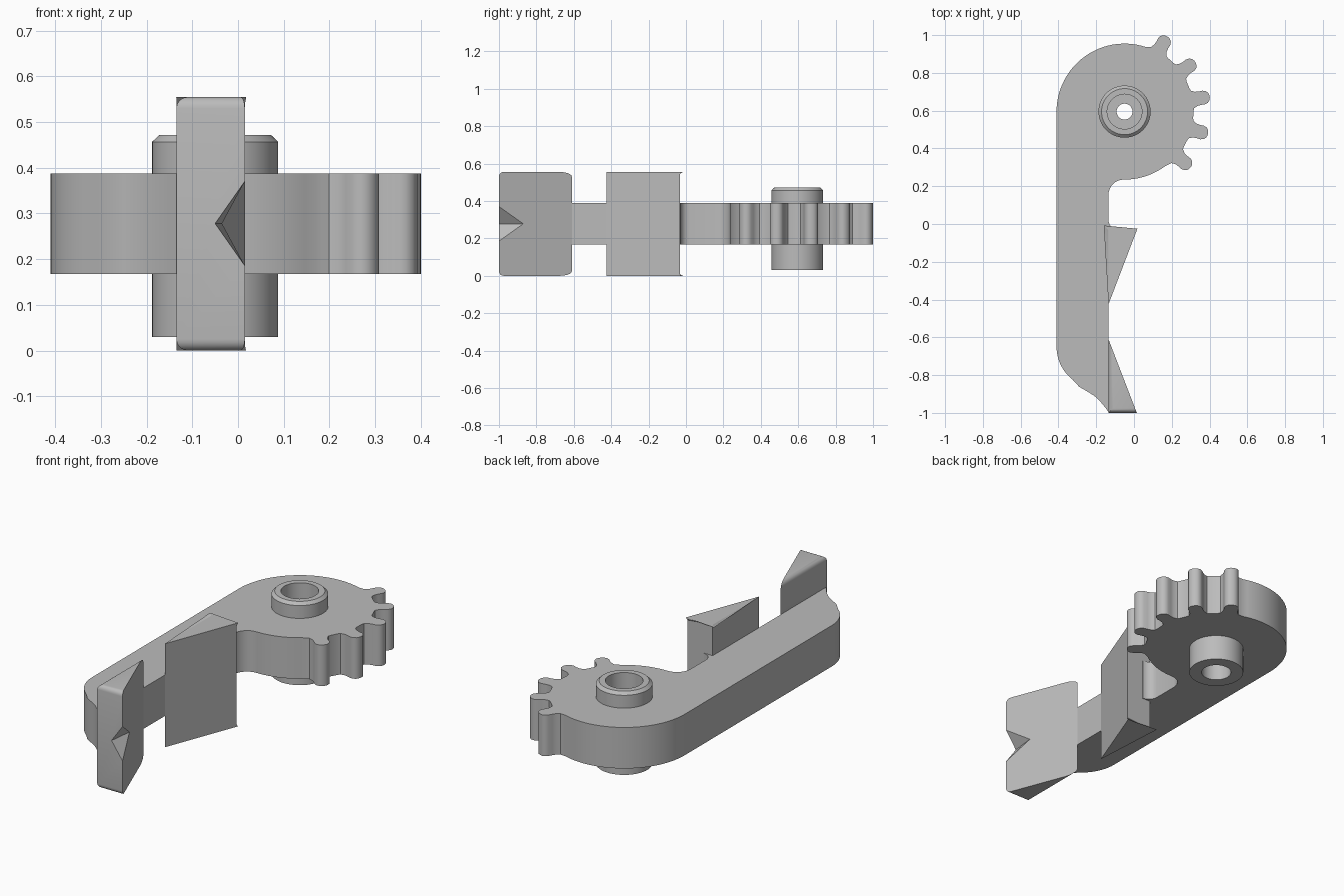
import bpy, bmesh, math
from mathutils import Vector

if "Cube" in bpy.data.objects:
    bpy.data.objects.remove(bpy.data.objects["Cube"])

grey = bpy.data.materials.new("grey_plastic")
grey.use_nodes = True
GREY = (0.5, 0.5, 0.5, 1)
grey.diffuse_color = GREY
grey.node_tree.nodes["Principled BSDF"].inputs["Base Color"].default_value = GREY

HUB = Vector((-0.05, 0.595))
ARM_LOW, ARM_HIGH, TOP = 0.168, 0.388, 0.555
EDGE = -0.135


def finish(name, bm):
    bmesh.ops.recalc_face_normals(bm, faces=bm.faces[:])
    mesh = bpy.data.meshes.new(name)
    bm.to_mesh(mesh)
    bm.free()
    mesh.materials.append(grey)
    ob = bpy.data.objects.new(name, mesh)
    bpy.context.collection.objects.link(ob)
    return ob


def activate(ob):
    bpy.ops.object.select_all(action='DESELECT')
    ob.select_set(True)
    bpy.context.view_layer.objects.active = ob


def smooth(ob):
    activate(ob)
    bpy.ops.object.shade_smooth_by_angle(angle=math.radians(32))


def cut(ob, cutter):
    mod = ob.modifiers.new("cut", 'BOOLEAN')
    mod.operation, mod.object, mod.solver = 'DIFFERENCE', cutter, 'EXACT'
    activate(ob)
    bpy.ops.object.modifier_apply(modifier=mod.name)
    bpy.data.objects.remove(cutter)


def prism(name, points, shift):
    bm = bmesh.new()
    face = bm.faces.new([bm.verts.new(p) for p in points])
    new = bmesh.ops.extrude_face_region(bm, geom=[face])["geom"]
    bmesh.ops.translate(bm, vec=shift, verts=[g for g in new if isinstance(g, bmesh.types.BMVert)])
    return finish(name, bm)


def arc(centre, radius, start, end, steps):
    angles = [math.radians(start + (end - start) * i / steps) for i in range(steps + 1)]
    return [Vector(centre) + radius * Vector((math.cos(a), math.sin(a))) for a in angles]


# Arm outline: round head, gear teeth, fillets and curved toe
outline = arc(HUB, 0.36, 180, 72, 27)
flank = [(0.36, 0.06), (0.366, 0.047), (0.385, 0.038), (0.405, 0.036), (0.425, 0.037),
         (0.442, 0.032), (0.453, 0.02), (0.457, 0.007)]
for i in range(5):
    a = math.radians(60.5 - 25.2 * i)
    out, side = Vector((math.cos(a), math.sin(a))), Vector((-math.sin(a), math.cos(a)))
    outline += [HUB + out * r + side * w for r, w in flank]
    outline += [HUB + out * r - side * w for r, w in reversed(flank)]
outline += arc(HUB, 0.36, -53, -90, 9)
outline += arc((-0.055, 0.155), 0.08, 90, 180, 8)
outline += arc((-0.085, 0.02), 0.05, 180, 270, 6)
outline += [Vector(p) for p in ((-0.085, -0.05), (EDGE, -0.05), (EDGE, -0.995), (-0.155, -0.968),
                                (-0.18, -0.938), (-0.21, -0.91), (-0.25, -0.885), (-0.29, -0.862))]
outline += arc((-0.19, -0.65), 0.22, 237, 180, 12)[1:]
arm = prism("arm", [(p.x, p.y, ARM_LOW) for p in outline], (0, 0, ARM_HIGH - ARM_LOW))

# Opening in the arm for the hub
bore = prism("bore_cutter", [(p.x, p.y, 0) for p in arc(HUB, 0.12, 0, 360, 48)[:-1]], (0, 0, 1))
cut(arm, bore)
smooth(arm)

# Hub sleeve: lathed wall with a narrow hole between two recesses
profile = [(0.138, 0.03), (0.138, 0.457), (0.122, 0.472), (0.092, 0.472), (0.092, 0.25),
           (0.042, 0.25), (0.042, 0.19), (0.075, 0.19), (0.075, 0.03)]
bm = bmesh.new()
STEPS = 64
rings = []
for i in range(STEPS):
    a = math.tau * i / STEPS
    rings.append([bm.verts.new((HUB.x + r * math.cos(a), HUB.y + r * math.sin(a), z)) for r, z in profile])
for i, ring in enumerate(rings):
    nxt = rings[(i + 1) % STEPS]
    for j in range(len(profile)):
        k = (j + 1) % len(profile)
        bm.faces.new((ring[j], nxt[j], nxt[k], ring[k]))
smooth(finish("hub_sleeve", bm))


# Jaw pads: box with rounded back and end rims, sliced to a wedge
def jaw_pad(name, end, tip):
    bm = bmesh.new()
    bmesh.ops.create_cube(bm, size=1)
    for v in bm.verts:
        v.co = (EDGE if v.co.x < 0 else 0.1, end if v.co.y < 0 else tip, TOP if v.co.z > 0 else 0)
    rims = []
    for e in bm.edges:
        a, b = (v.co for v in e.verts)
        on_back = abs(a.x - EDGE) + abs(b.x - EDGE) < 1e-4
        on_end = abs(a.y - end) + abs(b.y - end) < 1e-4
        if abs(a.z - b.z) < 1e-4 and (on_back or on_end):
            rims.append(e)
    bmesh.ops.bevel(bm, geom=rims, offset=0.025, segments=5, profile=0.5, affect='EDGES')
    corner, point = Vector((0.015, end, 0)), Vector((EDGE, tip, 0))
    normal = (point - corner).cross(Vector((0, 0, 1)))
    if normal.x < 0:
        normal.negate()
    bmesh.ops.bisect_plane(bm, geom=bm.verts[:] + bm.edges[:] + bm.faces[:], dist=1e-5,
                           plane_co=corner, plane_no=normal, clear_outer=True)
    bmesh.ops.holes_fill(bm, edges=[e for e in bm.edges if e.is_boundary], sides=0)
    return finish(name, bm)


inner_pad = jaw_pad("inner_jaw_pad", -0.033, -0.425)
outer_pad = jaw_pad("outer_jaw_pad", -1.0, -0.61)

# V notch across the tip of the outer pad
root = Vector((-0.05, -1, 0.278))
ridge = Vector((0.015, 0.13, 0))
start = root - ridge * 0.5
notch = prism("notch_cutter", [start, start + Vector((0.13, 0, 0.185)), start + Vector((0.13, 0, -0.185))],
              ridge * 2)
cut(outer_pad, notch)
for pad in (inner_pad, outer_pad):
    smooth(pad)
